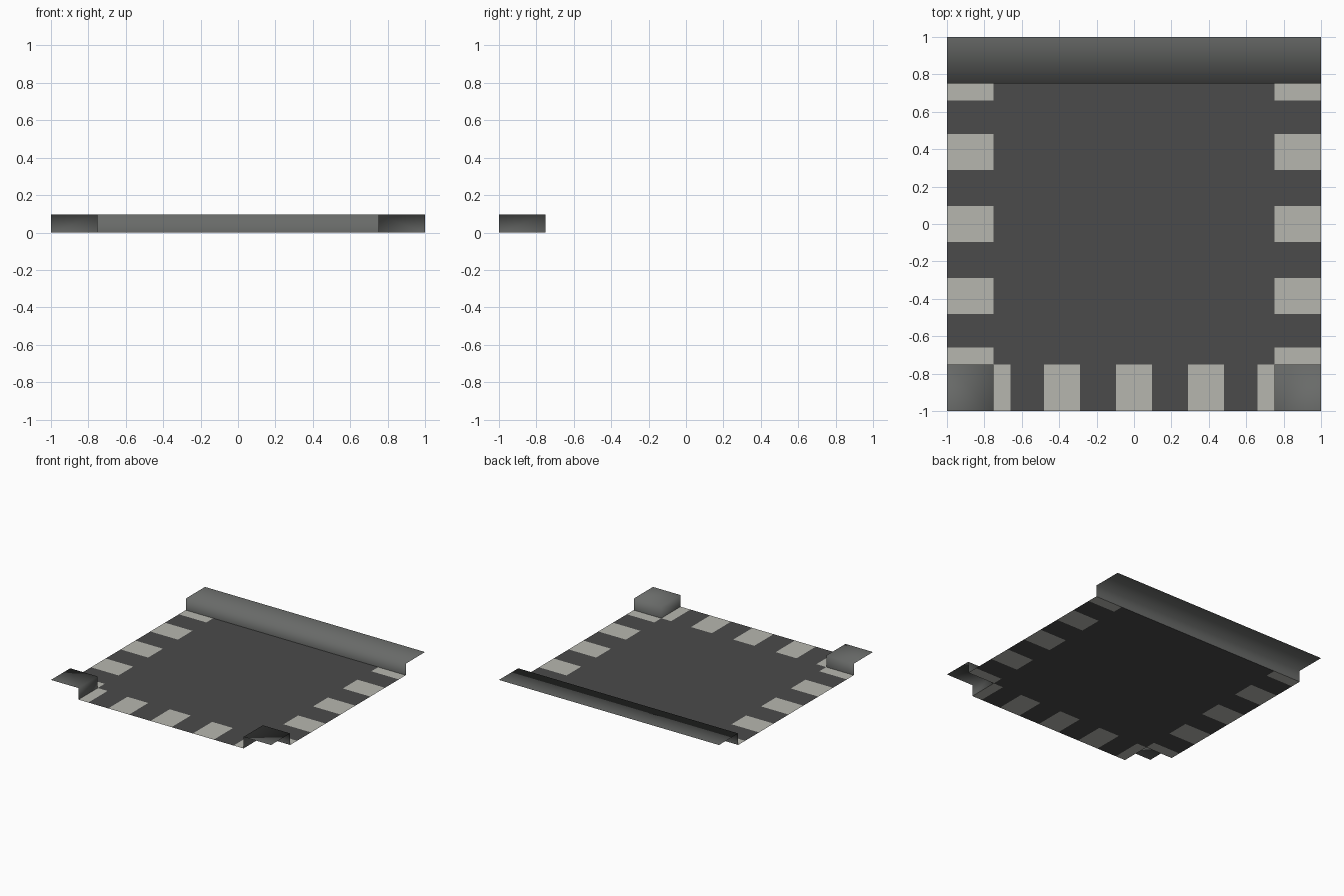
import bpy, bmesh

if "Cube" in bpy.data.objects:
    bpy.data.objects.remove(bpy.data.objects["Cube"])

H = 0.095      # kerb height
E = 0.75       # kerb line
CUTS = [-0.75, -0.66, -0.48, -0.29, -0.096, 0.096, 0.29, 0.48, 0.66, 0.75]


def material(name, rgb):
    m = bpy.data.materials.new(name)
    m.diffuse_color = (*rgb, 1)
    m.use_nodes = True
    m.node_tree.nodes["Principled BSDF"].inputs["Base Color"].default_value = m.diffuse_color
    return m


ASPHALT = material("asphalt", (0.07, 0.07, 0.07))
PAINT = material("road_paint", (0.47, 0.47, 0.43))
PAVING = material("paving", (0.14, 0.145, 0.14))


def surface(name, quads, mat, smooth=False):
    """Open sheet made from quads, shared corners welded."""
    bm = bmesh.new()
    for q in quads:
        bm.faces.new([bm.verts.new(p) for p in q]).smooth = smooth
    bmesh.ops.remove_doubles(bm, verts=bm.verts, dist=1e-4)
    me = bpy.data.meshes.new(name)
    bm.to_mesh(me)
    bm.free()
    me.materials.append(mat)
    ob = bpy.data.objects.new(name, me)
    bpy.context.collection.objects.link(ob)
    return ob


def flat(x0, x1, y0, y1, z=0.0):
    return [(x0, y0, z), (x1, y0, z), (x1, y1, z), (x0, y1, z)]


# Crossing bands on the left, right and front: paint and asphalt alternate
bands = {True: [], False: []}
for i, (a, b) in enumerate(zip(CUTS, CUTS[1:])):
    bands[i % 2 == 0] += [flat(-1, -E, a, b), flat(E, 1, a, b), flat(a, b, -1, -E)]

surface("road", [flat(-E, E, -E, E)] + bands[False], ASPHALT)
surface("crossing_stripes", bands[True], PAINT)

# Back pavement: kerb face plus raised top, open at the ends
surface("back_pavement", [
    [(-1, E, 0), (1, E, 0), (1, E, H), (-1, E, H)],
    flat(-1, 1, E, 1, H)], PAVING, True)

# Front corner pavement: two kerb faces and a raised top, mirrored across x
corner = surface("corner_pavements", [
    [(E, -E, 0), (E, -1, 0), (E, -1, H), (E, -E, H)][::-1],
    [(1, -E, 0), (E, -E, 0), (E, -E, H), (1, -E, H)],
    flat(E, 1, -1, -E, H)], PAVING, True)
bm = bmesh.new()
bm.from_mesh(corner.data)
bmesh.ops.recalc_face_normals(bm, faces=bm.faces)
bm.faces.ensure_lookup_table()
top = max(bm.faces, key=lambda f: f.calc_center_median().z)
if top.normal.z < 0:
    bmesh.ops.reverse_faces(bm, faces=bm.faces)
bm.to_mesh(corner.data)
bm.free()
corner.modifiers.new("mirror_x", 'MIRROR').use_axis[0] = True
